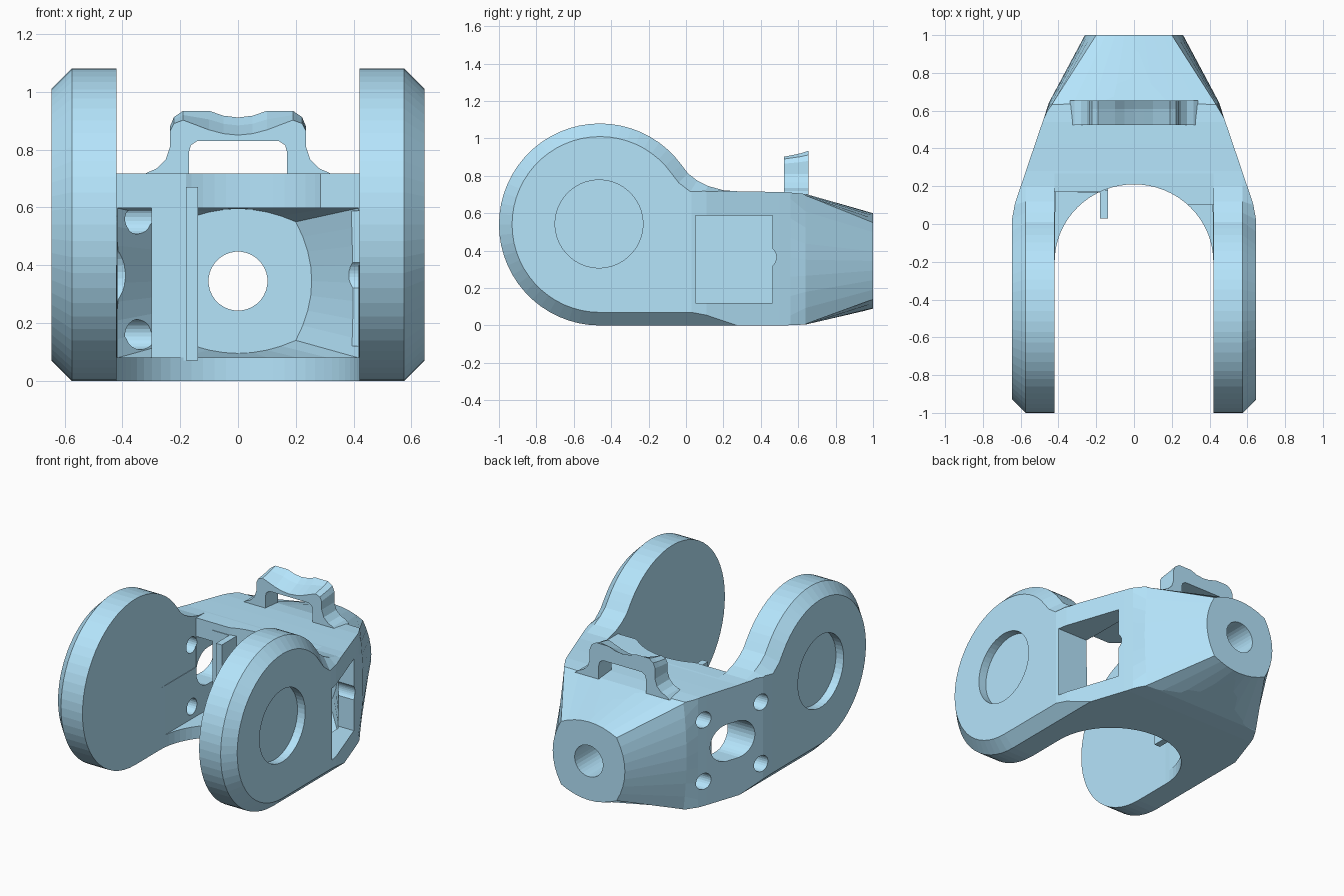
import bpy, bmesh
from math import sin, cos, pi, radians
from mathutils import Vector

if "Cube" in bpy.data.objects:
    bpy.data.objects.remove(bpy.data.objects["Cube"])


def finish(name, bm):
    bmesh.ops.recalc_face_normals(bm, faces=bm.faces[:])
    me = bpy.data.meshes.new(name)
    bm.to_mesh(me)
    bm.free()
    ob = bpy.data.objects.new(name, me)
    bpy.context.collection.objects.link(ob)
    return ob


def loft(name, rings):
    """Skin equal-length rings and cap the ends."""
    bm = bmesh.new()
    vs = [[bm.verts.new(p) for p in r] for r in rings]
    n = len(rings[0])
    for a, b in zip(vs, vs[1:]):
        for i in range(n):
            j = (i + 1) % n
            bm.faces.new((a[i], a[j], b[j], b[i]))
    bm.faces.new(vs[0])
    bm.faces.new(vs[-1])
    return finish(name, bm)


def box(name, x0, x1, y0, y1, z0, z1):
    c = [(x0, y0), (x1, y0), (x1, y1), (x0, y1)]
    return loft(name, [[(x, y, z) for x, y in c] for z in (z0, z1)])


def rod(name, axis, a0, a1, u, v, r, stretch=0, n=32):
    """Cylinder (or stadium if stretched along u) on the x or y axis."""
    ring = []
    for i in range(n):
        t = 2 * pi * (i + .5) / n
        ring.append((u + r * cos(t) + (stretch if cos(t) > 0 else -stretch), v + r * sin(t)))
    if axis == 'x':
        return loft(name, [[(a, p, q) for p, q in ring] for a in (a0, a1)])
    return loft(name, [[(p, a, q) for p, q in ring] for a in (a0, a1)])


def arc_rect(y, w, z0, z1, bx=0, bz=0, n=8):
    """Rectangular section at y whose four sides bulge outwards by bx / bz."""
    ring = []
    corners = [(-w, z0), (w, z0), (w, z1), (-w, z1)]
    bulge = [(0, -bz), (bx, 0), (0, bz), (-bx, 0)]
    for k in range(4):
        (xa, za), (xb, zb) = corners[k], corners[(k + 1) % 4]
        for i in range(n):
            t = i / n
            s = 4 * t * (1 - t)
            ring.append((xa + (xb - xa) * t + bulge[k][0] * s, y, za + (zb - za) * t + bulge[k][1] * s))
    return ring


def boolean(ob, cutter, op='DIFFERENCE'):
    cutter.hide_render = True
    m = ob.modifiers.new('cut', 'BOOLEAN')
    m.operation, m.solver, m.object = op, 'EXACT', cutter
    bpy.context.view_layer.objects.active = ob
    bpy.ops.object.modifier_apply(modifier=m.name)
    bpy.data.objects.remove(cutter)


# side outline: round lug, curved neck, tapered nose
side = [(-.46 + .54 * cos(radians(a)), .54 + .54 * sin(radians(a))) for a in range(36, 271, 6)]
side += [(.3, 0), (.52, 0), (.64, .005), (1.1, .112), (1.1, .572), (.64, .703), (.54, .712),
         (.42, .715), (.28, .717), (.2, .723), (.12, .745), (.06, .775), (.01, .813)]


def inset(pts, d):
    out = []
    for i, p in enumerate(pts):
        t = Vector(pts[(i + 1) % len(pts)]) - Vector(pts[i - 1])
        t.normalize()
        q = (p[0] - t.y * d, p[1] + t.x * d)
        if i > len(pts) - 8 and q[0] > 0:
            q = (q[0], max(q[1], .712))
        out.append(q)
    return out


small = inset(side, .07)
sections = [(-.645, small), (-.575, side), (.575, side), (.645, small)]
body = loft('fork_body', [[(x, y, z) for y, z in prof] for x, prof in sections])

# plan taper ending in a nose with bulging sides
taper = [arc_rect(-1.2, .645, -.2, 1.3), arc_rect(.03, .645, -.2, 1.3), arc_rect(.11, .63, -.2, 1.3),
         arc_rect(.5, .498, -.2, 1.3), arc_rect(.56, .477, -.05, .78),
         arc_rect(.64, .43, .008, .695, .022, .01), arc_rect(1, .2, .14, .55, .06, .05)]
boolean(body, loft('plan_cutter', taper), 'INTERSECT')

# fork slot with arched end, clear space above the deck, and deck notches
arch = [(.42, -1.2)] + [(.42 * cos(pi * i / 32), -.2 + .41 * sin(pi * i / 32)) for i in range(33)] + [(-.42, -1.2)]
boolean(body, loft('slot_cutter', [[(x, y, z) for x, y in arch] for z in (-.2, 1.3)]))
boolean(body, box('deck_cutter', -.42, .42, -.5, .4, .718, 1.3))
boolean(body, box('left_notch', -.42, -.15, -.4, .17, .4, 1))
boolean(body, box('right_notch', .27, .42, -.4, .10, .4, 1))

# hollow interior narrowing to the nose wall
boolean(body, loft('cavity', [arc_rect(-.35, .419, .08, .597), arc_rect(.44, .415, .08, .597),
                              arc_rect(.66, .2, .14, .55, .055, .045)]))

# openings: nose bore, side window, screw holes, cable slot, lug recesses
boolean(body, rod('nose_bore', 'y', .5, 1.2, 0, .345, .102))
boolean(body, box('window', .2, .9, .05, .463, .12, .587))
boolean(body, rod('window_relief', 'x', .2, .9, .423, .365, .06))
for y in (.12, .52):
    for z in (.16, .56):
        boolean(body, rod('screw_hole', 'x', -.9, -.25, y, z, .052, n=24))
boolean(body, rod('cable_slot', 'x', -.9, -.25, .32, .365, .12, .035))
for s in (-1, 1):
    boolean(body, rod('lug_recess', 'x', s * .59, s * .8, -.465, .543, .235, n=48))

# divider inside the cavity
divider = box('inner_divider', -.18, -.138, .03, .5, .07, .6)
divider_tab = box('divider_tab', -.18, -.138, .03, .18, .5, .67)
divider_web = box('divider_web', -.3, -.17, .166, .22, .07, .67)

# handle loop on top: half outline as (x, z at front, z at rear)
outer = [(.34, .70, .70), (.315, .72, .72), (.28, .735, .735), (.25, .765, .765), (.235, .81, .81),
         (.235, .865, .88), (.222, .89, .912), (.19, .902, .934), (.10, .868, .934), (.05, .855, .917)]
inner = [(.05, .83, .83), (.14, .83, .83), (.163, .815, .815), (.17, .79, .79), (.17, .70, .70)]
outline = outer + [(0, .85, .911)] + [(-x, f, r) for x, f, r in reversed(outer)]
outline += [(-x, f, r) for x, f, r in reversed(inner)] + inner
handle = loft('top_handle', [[(x, .525, f) for x, f, r in outline],
                             [(x, .61, f * .45 + r * .55) for x, f, r in outline],
                             [(x, .655, r) for x, f, r in outline]])

# light blue finish on every part
blue = bpy.data.materials.new('light_blue')
blue.diffuse_color = (.46, .78, .97, 1)
blue.use_nodes = True
blue.node_tree.nodes["Principled BSDF"].inputs["Base Color"].default_value = blue.diffuse_color
for ob in (body, handle, divider, divider_tab, divider_web):
    ob.data.materials.clear()
    ob.data.materials.append(blue)
